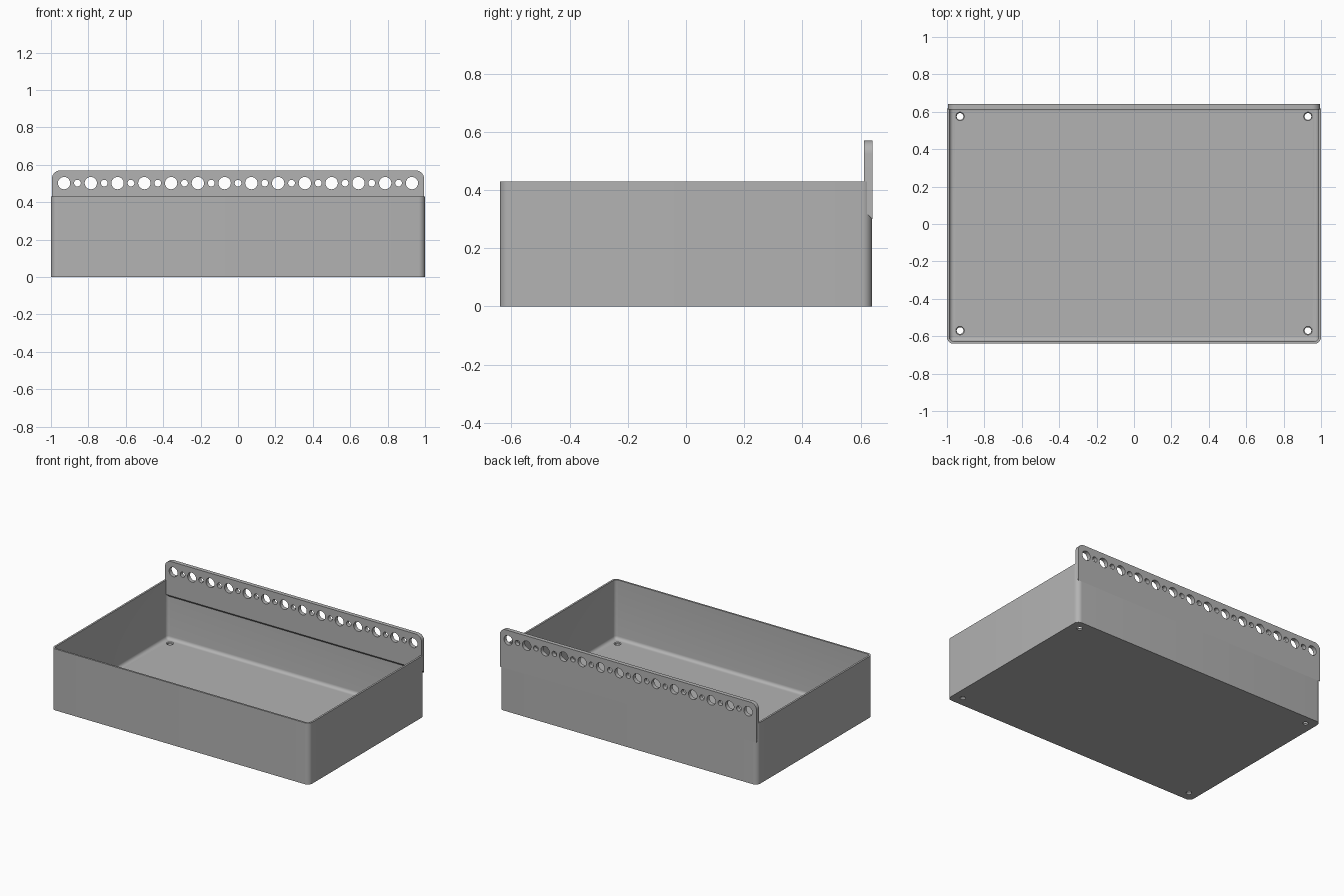
import bpy, bmesh
from math import sin, cos, pi, radians
from mathutils import Matrix

if "Cube" in bpy.data.objects:
    bpy.data.objects.remove(bpy.data.objects["Cube"])

HALF_X, HALF_Y, HEIGHT = 1.0, 0.64, 0.43
WALL, FLOOR, FILLET, CORNER = 0.013, 0.016, 0.022, 0.035
PLATE_X, PLATE_TOP, PLATE_FRONT, PLATE_BACK = 0.995, 0.57, 0.612, 0.6405

grey = bpy.data.materials.new("plain grey")
grey.use_nodes = True
colour = (0.45, 0.45, 0.45, 1)
grey.diffuse_color = colour
grey.node_tree.nodes["Principled BSDF"].inputs["Base Color"].default_value = colour


def make_object(name, bm):
    bmesh.ops.recalc_face_normals(bm, faces=bm.faces)
    mesh = bpy.data.meshes.new(name)
    bm.to_mesh(mesh)
    bm.free()
    mesh.materials.append(grey)
    obj = bpy.data.objects.new(name, mesh)
    bpy.context.collection.objects.link(obj)
    return obj


def rounded_ring(bm, inset, z, steps=8):
    """Rounded rectangle of vertices, inset from the outer wall."""
    r = max(CORNER - inset, 0.003)
    cx, cy = HALF_X - inset - r, HALF_Y - inset - r
    ring = []
    for quarter, (sx, sy) in enumerate([(1, 1), (-1, 1), (-1, -1), (1, -1)]):
        for i in range(steps + 1):
            a = (quarter + i / steps) * pi / 2
            ring.append(bm.verts.new((sx * cx + r * cos(a), sy * cy + r * sin(a), z)))
    return ring


def add_cone(bm, r1, r2, depth, matrix):
    bmesh.ops.create_cone(bm, cap_ends=True, segments=32, radius1=r1,
                          radius2=r2, depth=depth, matrix=matrix)


def cut(obj, cutter):
    """Subtract the cutter, bake the result and drop the cutter."""
    cutter.hide_render = True
    mod = obj.modifiers.new("holes", "BOOLEAN")
    mod.operation, mod.solver, mod.object = "DIFFERENCE", "EXACT", cutter
    mod.use_self = True
    bpy.context.view_layer.update()
    graph = bpy.context.evaluated_depsgraph_get()
    baked = bpy.data.meshes.new_from_object(obj.evaluated_get(graph))
    obj.modifiers.clear()
    obj.data = baked
    bpy.data.objects.remove(cutter)
    bpy.ops.object.select_all(action="DESELECT")
    obj.select_set(True)
    bpy.context.view_layer.objects.active = obj
    bpy.ops.object.shade_smooth_by_angle(angle=radians(30))


# Open tray: outer wall, rim, inner wall, then a fillet down to the floor
bm = bmesh.new()
sections = [(0, 0), (0, HEIGHT), (WALL, HEIGHT)]
for i in range(6):
    a = i / 5 * pi / 2
    sections.append((WALL + FILLET * (1 - cos(a)), FLOOR + FILLET * (1 - sin(a))))
rings = [rounded_ring(bm, inset, z) for inset, z in sections]
for low, high in zip(rings, rings[1:]):
    for i in range(len(low)):
        j = (i + 1) % len(low)
        bm.faces.new((low[i], low[j], high[j], high[i]))
bm.faces.new(rings[0])
bm.faces.new(rings[-1])
tray = make_object("tray", bm)

# Countersunk screw holes in the floor corners
for countersink in (False, True):
    bm = bmesh.new()
    for x in (-0.93, 0.93):
        for y in (-0.57, 0.575):
            if countersink:
                add_cone(bm, 0.012, 0.042, 0.03, Matrix.Translation((x, y, FLOOR + 0.004)))
            else:
                add_cone(bm, 0.018, 0.018, 0.2, Matrix.Translation((x, y, 0)))
    cut(tray, make_object("floor_hole_cutter", bm))

# Hanging plate: rounded top corners, underside sloping down to the back
bm = bmesh.new()
r = 0.045
outline = [(-PLATE_X, None), (PLATE_X, None)]
for sx, start in ((1, 0), (-1, pi / 2)):
    for i in range(9):
        a = start + i / 8 * pi / 2
        outline.append((sx * (PLATE_X - r) + r * cos(a), PLATE_TOP - r + r * sin(a)))
front = [bm.verts.new((x, PLATE_FRONT, 0.33 if z is None else z)) for x, z in outline]
back = [bm.verts.new((x, PLATE_BACK, 0.3 if z is None else z)) for x, z in outline]
bm.faces.new(front)
bm.faces.new(back)
for i in range(len(front)):
    j = (i + 1) % len(front)
    bm.faces.new((front[i], front[j], back[j], back[i]))
plate = make_object("hanging_plate", bm)

# Alternating large and small holes along the plate
bm = bmesh.new()
for i in range(27):
    radius = 0.018 if i % 2 else 0.033
    place = Matrix.Translation((-0.93 + i * 1.86 / 26, HALF_Y, 0.502))
    add_cone(bm, radius, radius, 0.2, place @ Matrix.Rotation(pi / 2, 4, "X"))
cut(plate, make_object("plate_hole_cutter", bm))
